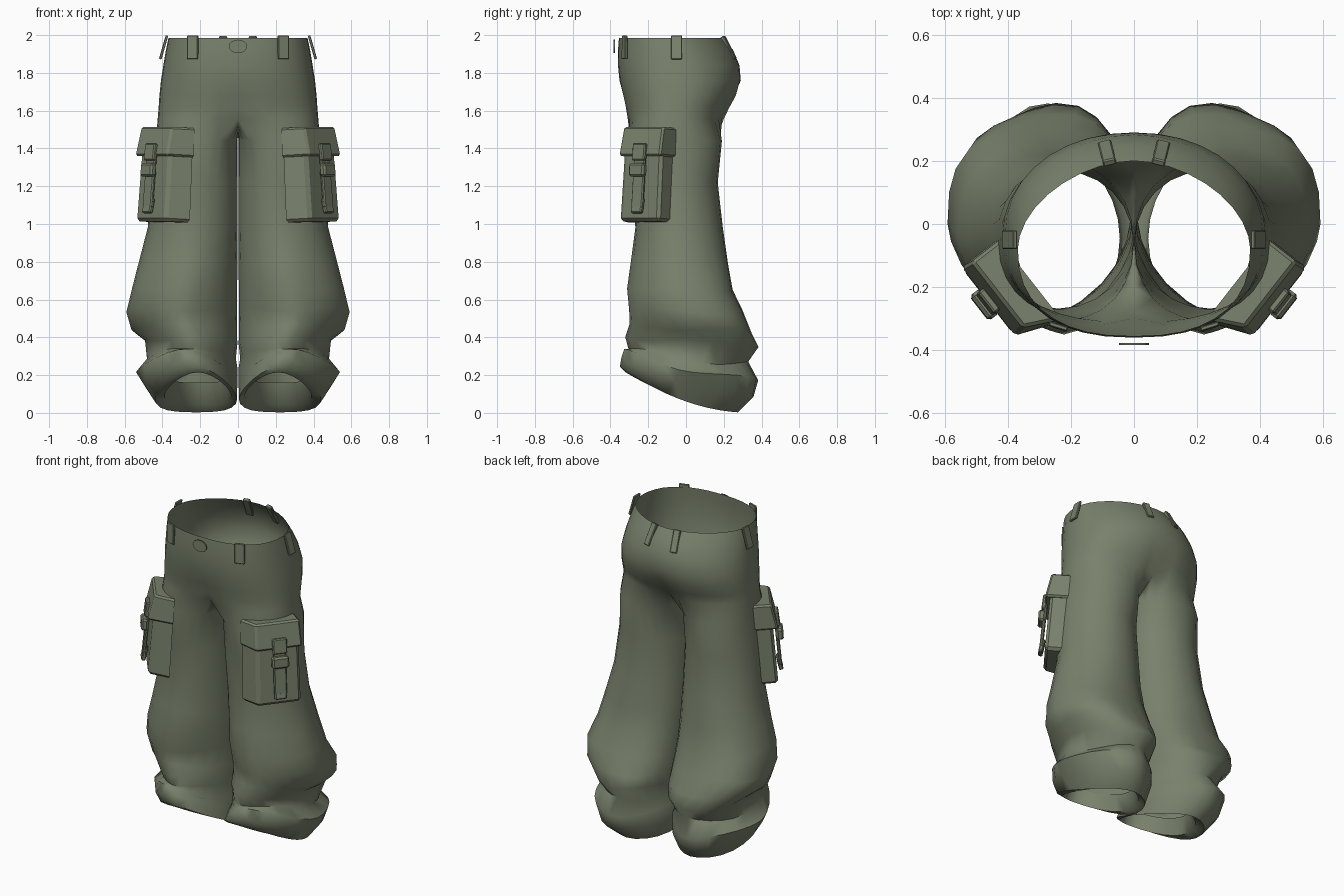
import bpy, bmesh, math
from mathutils import Matrix, Vector

if "Cube" in bpy.data.objects:
    bpy.data.objects.remove(bpy.data.objects["Cube"])

mat = bpy.data.materials.new("olive cloth")
mat.diffuse_color = (0.19, 0.22, 0.15, 1)
mat.use_nodes = True
mat.node_tree.nodes["Principled BSDF"].inputs["Base Color"].default_value = mat.diffuse_color


def finish(name, bm, mirror=True, angle=50):
    bmesh.ops.recalc_face_normals(bm, faces=bm.faces)
    me = bpy.data.meshes.new(name)
    bm.to_mesh(me)
    bm.free()
    ob = bpy.data.objects.new(name, me)
    bpy.context.collection.objects.link(ob)
    me.materials.append(mat)
    bpy.ops.object.select_all(action='DESELECT')
    ob.select_set(True)
    bpy.context.view_layer.objects.active = ob
    bpy.ops.object.shade_smooth_by_angle(angle=math.radians(angle))
    if mirror:
        m = ob.modifiers.new("Mirror", 'MIRROR')
        m.merge_threshold = 0.001
    return ob


def spow(v, n):
    return math.copysign(abs(v) ** (2 / n), v)


# ---- trousers: half a hip loft running into one leg loft, mirrored ----
M, N = 18, 24   # points on the outer arc / whole leg ring

# z, half width, front y, back y, front and back squareness
hips = [(1.985, .368, -.355, .20, 2.4, 1.8), (1.92, .382, -.36, .25, 2.4, 1.8),
        (1.84, .395, -.36, .283, 2.4, 1.95), (1.76, .408, -.352, .29, 2.4, 2.1),
        (1.68, .416, -.335, .268, 2.4, 2.15), (1.62, .42, -.322, .235, 2.4, 2.2),
        (1.56, .425, -.312, .205, 2.4, 2.2)]
# inner x, outer x, front y, back y, front z, back z, sag, front and back squareness
legs = [(.002, .435, -.302, .19, 1.44, 1.44, 0, 2.2, 2.1),
        (.002, .455, -.285, .168, 1.22, 1.22, 0, 2.1, 2.0),
        (.002, .478, -.268, .195, .98, .98, 0, 2.0, 2.0),
        (.002, .525, -.29, .222, .80, .80, 0, 1.8, 2.1),
        (.002, .562, -.315, .25, .66, .65, 0, 1.65, 2.3),
        (.002, .595, -.305, .305, .55, .53, 0, 1.6, 2.45),
        (.004, .565, -.30, .35, .46, .43, 0, 1.6, 2.5),
        (.006, .49, -.318, .38, .40, .35, 0, 1.65, 2.2),
        (.015, .478, -.30, .325, .35, .26, .02, 1.65, 1.9),
        (.004, .538, -.325, .38, .33, .18, .03, 1.6, 1.8),
        (.002, .50, -.345, .36, .29, .09, .05, 1.65, 1.8),
        (.004, .44, -.35, .275, .245, .003, .05, 1.7, 1.9),
        (.035, .39, -.32, .225, .215, .045, .04, 1.8, 1.9),
        (.045, .375, -.29, .20, .30, .16, .03, 1.9, 1.9)]

bm = bmesh.new()
rings = []
for k, (z, rx, yf, yb, nf, nb) in enumerate(hips):
    cy, ry = (yf + yb) / 2, (yb - yf) / 2
    ring = []
    for i in range(M + 1):
        a = -math.pi / 2 + math.pi * i / M
        n = nf if a < 0 else nb
        x = 0 if i in (0, M) else rx * spow(math.cos(a), n)
        y = cy + ry * spow(math.sin(a), n)
        if i in (0, M) and k > 3:          # centre seam sinks in towards the crotch
            y -= math.copysign(.012 * (k - 3), y)
        ring.append(bm.verts.new((x, y, z)))
    rings.append(ring)

# crotch saddle between front and back seam
y0, y1, zc = rings[-1][M].co.y, rings[-1][0].co.y, hips[-1][0]
for i in range(1, N - M):
    t = i / (N - M)
    rings[-1].append(bm.verts.new((0, y0 + (y1 - y0) * t, zc - .3 * t * (1 - t))))

for k, (xi, xo, yf, yb, zf, zb, sag, nf, nb) in enumerate(legs):
    cx, rx, cy, ry = (xi + xo) / 2, (xo - xi) / 2, (yf + yb) / 2, (yb - yf) / 2
    w = .015 if 2 < k < 11 else 0          # wrinkles on the lower leg
    ring = []
    for i in range(N):
        a = math.radians(-135 + 360 * i / N)
        n = nf if math.sin(a) < 0 else nb
        s = 1 + w * math.sin(4 * a + k)
        x = max(cx + rx * s * spow(math.cos(a), n), .002)
        y = cy + ry * s * spow(math.sin(a), n)
        t = min(max((y - yf) / (yb - yf), 0), 1)
        z = zf + (zb - zf) * t - 4 * sag * t * (1 - t) + w * .8 * math.sin(3 * a + 2 * k)
        ring.append(bm.verts.new((x, y, max(z, 0))))
    rings.append(ring)

for k in range(len(rings) - 1):
    A, B = rings[k], rings[k + 1]
    closed = k >= len(hips) - 1
    for i in range(N if closed else M):
        j = (i + 1) % N
        bm.faces.new((A[i], A[j], B[j], B[i]))
finish("trousers", bm, angle=60)


# ---- boxes placed by outward direction; local x = outward ----
def box(name, loc, yaw, tilt, size, bevel=.006, taper=1.0, thin_top=1.0, flare=0):
    bm = bmesh.new()
    bmesh.ops.create_cube(bm, size=1)
    inner = [f for f in bm.faces if f.normal.x < -.9]
    for v in bm.verts:
        if v.co.z > 0:
            v.co.y *= taper
            if v.co.x > 0:
                v.co.x *= thin_top
        v.co = Vector((v.co.x * size[0], v.co.y * size[1], v.co.z * size[2]))
        if v.co.x < 0 and v.co.y < 0:      # front inner edge wraps round the leg
            v.co.y -= flare
    if flare:                              # sewn-on parts are open towards the leg
        bmesh.ops.delete(bm, geom=inner, context='FACES_ONLY')
    edges = [e for e in bm.edges if len(e.link_faces) == 2]
    bmesh.ops.bevel(bm, geom=edges, offset=bevel, segments=1, affect='EDGES')
    bm.transform(Matrix.Translation(loc) @ Matrix.Rotation(math.radians(yaw), 4, 'Z')
                 @ Matrix.Rotation(math.radians(-tilt), 4, 'Y'))
    return finish(name, bm, angle=30)


# cargo pocket parts, offsets measured from the middle of the outer face
YAW, TILT = -38, 3.5
frame = (Matrix.Translation((.452, -.238, 1.26)) @ Matrix.Rotation(math.radians(YAW), 4, 'Z')
         @ Matrix.Rotation(math.radians(-TILT), 4, 'Y'))


def pocket_part(name, off, size, tilt=0, **kw):
    box(name, frame @ Vector(off), YAW, TILT + tilt, size, **kw)


pocket_part("cargo_pocket", (-.06, 0, -.01), (.12, .26, .47), bevel=.016, taper=.95,
            thin_top=.8, flare=.055)
pocket_part("pocket_flap", (-.05, 0, .178), (.14, .275, .155), bevel=.01, taper=.96,
            thin_top=.6, flare=.055)
pocket_part("pocket_strap", (.016, 0, -.01), (.02, .075, .33), tilt=2)
pocket_part("strap_upper", (.02, 0, .12), (.026, .085, .09), tilt=4)
pocket_part("strap_buckle", (.03, 0, .025), (.04, .1, .07), bevel=.01)
pocket_part("strap_end", (.018, 0, -.165), (.025, .07, .08), tilt=10)

# ---- belt loops ----
box("front_belt_loop", (.24, -.325, 1.935), -72, 1, (.014, .06, .125), bevel=.003)
box("side_belt_loop", (.394, -.05, 1.935), 0, 16, (.014, .058, .13), bevel=.003)
box("back_belt_loop", (.085, .225, 1.932), 76, 28, (.022, .042, .135), bevel=.004)

# ---- waist button ----
bm = bmesh.new()
bmesh.ops.create_cone(bm, cap_ends=True, segments=16, radius1=.048, radius2=.048, depth=.006)
bm.transform(Matrix.Translation((0, -.38, 1.94)) @ Matrix.Diagonal((1, 1, .75, 1))
             @ Matrix.Rotation(math.pi / 2, 4, 'X'))
finish("waist_button", bm, mirror=False, angle=30)
